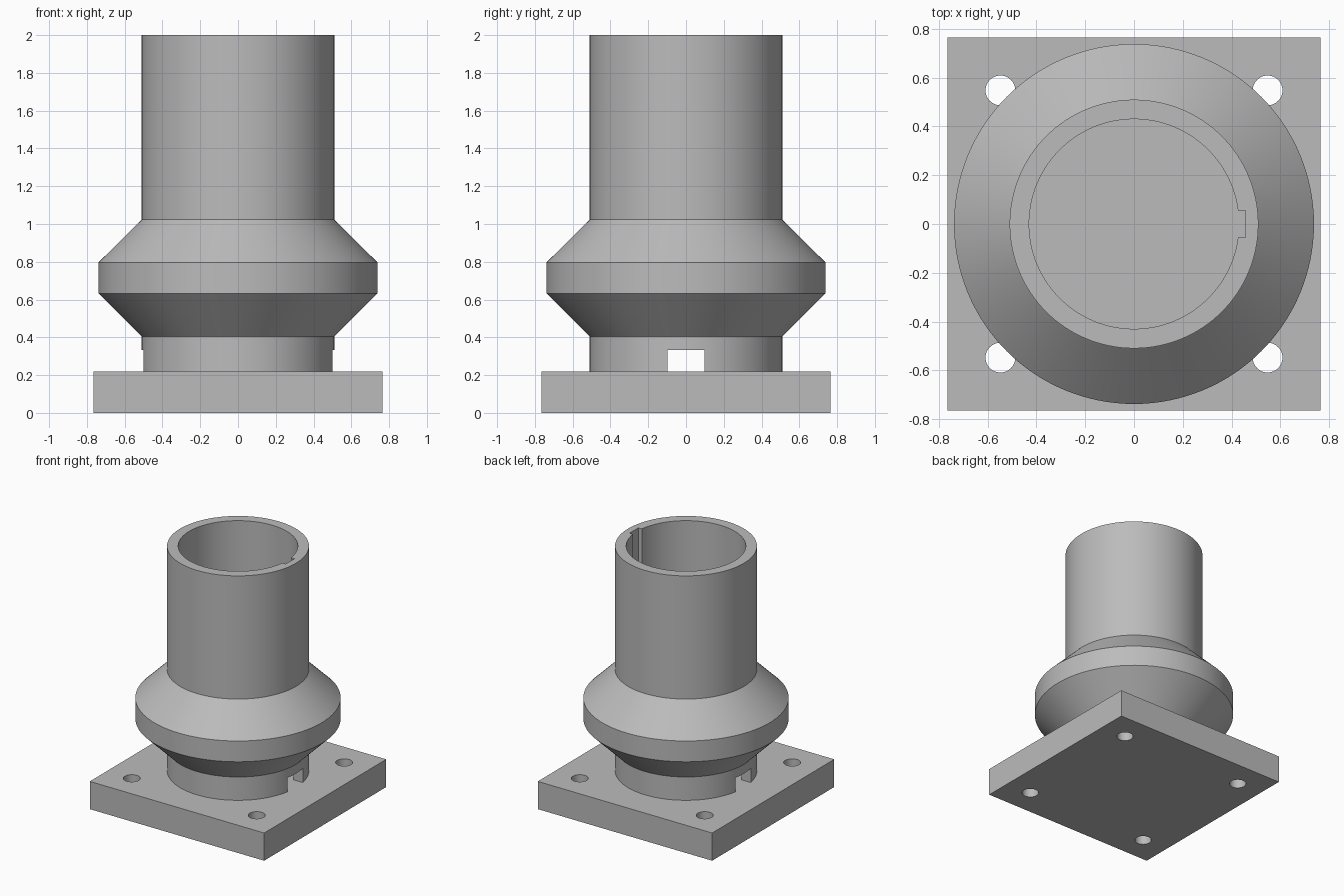
import bpy
import math

cube = bpy.data.objects.get("Cube")
if cube:
    bpy.data.objects.remove(cube, do_unlink=True)

PLATE_TOP = 0.22
SEGMENTS = 128

grey = bpy.data.materials.new("light_grey")
grey.use_nodes = True
grey.diffuse_color = (0.5, 0.5, 0.5, 1)
grey.node_tree.nodes["Principled BSDF"].inputs["Base Color"].default_value = (0.5, 0.5, 0.5, 1)


def box(name, x, y, z):
    """Box from three (low, high) ranges."""
    spans = (x, y, z)
    bpy.ops.mesh.primitive_cube_add(size=1, location=[(a + b) / 2 for a, b in spans])
    ob = bpy.context.object
    ob.name = name
    ob.scale = [b - a for a, b in spans]
    bpy.ops.object.transform_apply(location=True, rotation=False, scale=True)
    return ob


def cut(target, cutter):
    """Subtract the cutter and discard it."""
    mod = target.modifiers.new("cut", 'BOOLEAN')
    mod.operation = 'DIFFERENCE'
    mod.solver = 'EXACT'
    mod.object = cutter
    bpy.context.view_layer.objects.active = target
    bpy.ops.object.modifier_apply(modifier=mod.name)
    bpy.data.objects.remove(cutter, do_unlink=True)


def finish(ob):
    ob.data.materials.clear()
    ob.data.materials.append(grey)
    bpy.ops.object.select_all(action='DESELECT')
    ob.select_set(True)
    bpy.context.view_layer.objects.active = ob
    bpy.ops.object.shade_smooth_by_angle(angle=math.radians(30))


def revolve(name, profile):
    """Closed ring turned from (radius, height) points."""
    n = len(profile)
    verts, faces = [], []
    for i in range(SEGMENTS):
        a = 2 * math.pi * i / SEGMENTS
        verts += [(r * math.cos(a), r * math.sin(a), z) for r, z in profile]
        j = (i + 1) % SEGMENTS
        for k in range(n):
            m = (k + 1) % n
            faces.append((i * n + k, j * n + k, j * n + m, i * n + m))
    mesh = bpy.data.meshes.new(name)
    mesh.from_pydata(verts, [], faces)
    ob = bpy.data.objects.new(name, mesh)
    bpy.context.collection.objects.link(ob)
    return ob


# Square base plate with four bolt holes
plate = box("base_plate", (-0.765, 0.765), (-0.765, 0.765), (0, PLATE_TOP))
for sx in (-1, 1):
    for sy in (-1, 1):
        bpy.ops.mesh.primitive_cylinder_add(vertices=48, radius=0.061, depth=1,
                                            location=(sx * 0.548, sy * 0.548, 0.1))
        cut(plate, bpy.context.object)
finish(plate)

# Flared tube with a straight bore
tube = revolve("flared_tube", [
    (0.43, PLATE_TOP), (0.51, PLATE_TOP), (0.51, 0.405), (0.738, 0.632),
    (0.738, 0.797), (0.51, 1.023), (0.51, 2), (0.43, 2)])

# Drain slot across the foot of the tube, and keyway along the bore
cut(tube, box("drain_slot", (-1, 1), (-0.097, 0.097), (0.1, 0.332)))
cut(tube, box("keyway", (0.3, 0.457), (-0.055, 0.055), (0.1, 2.1)))
finish(tube)
